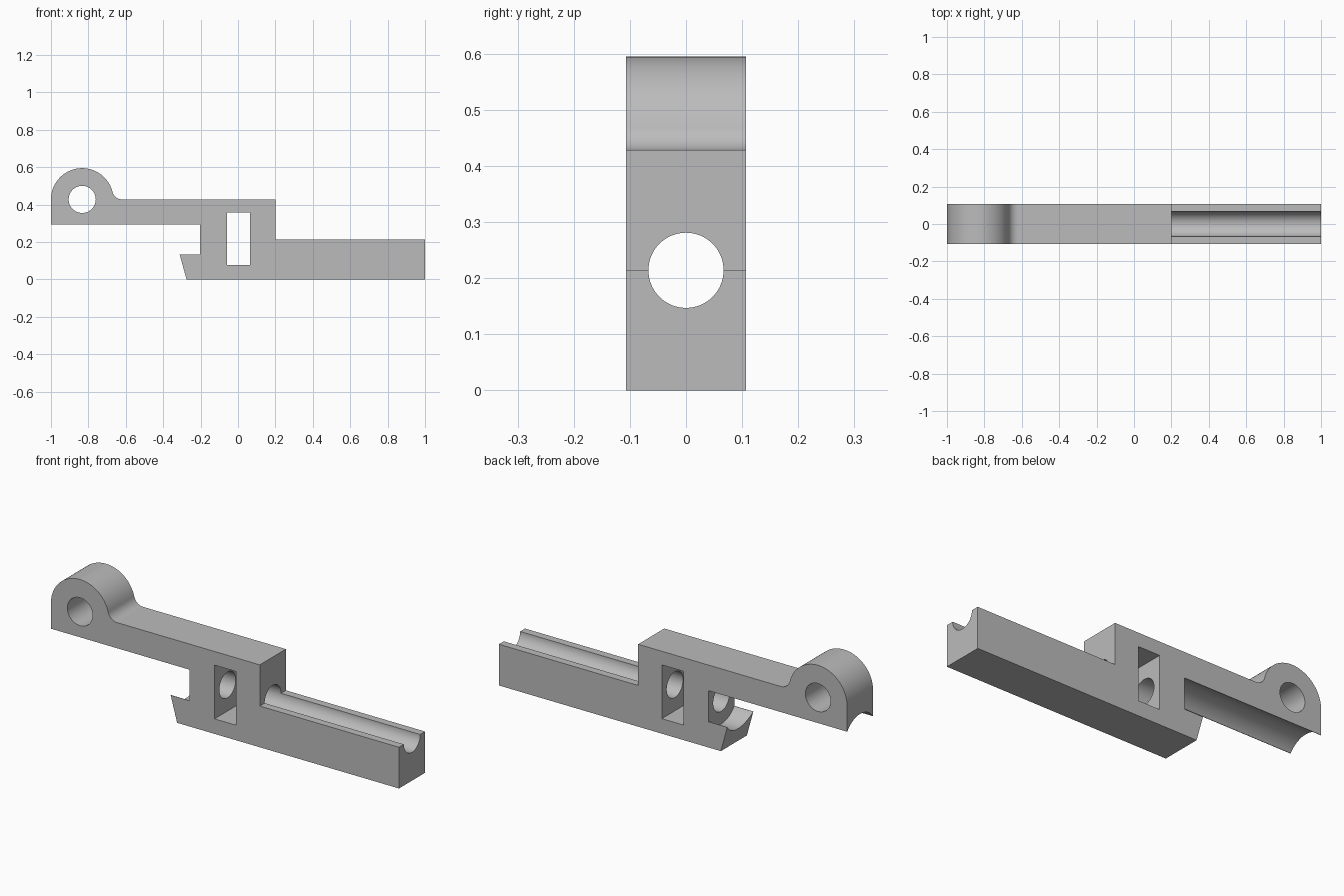
import bpy
import bmesh
import math
from mathutils import Matrix, Vector

cube = bpy.data.objects.get("Cube")
if cube:
    bpy.data.objects.remove(cube, do_unlink=True)

HALF = 0.107            # half of the width in y
BORE_Z = 0.214          # height of the lengthwise bore
EYE = Vector((-0.833, 0.428))
EYE_R, FILLET_R = 0.167, 0.0535

grey = bpy.data.materials.new("plain grey")
grey.use_nodes = True
grey.diffuse_color = (0.5, 0.5, 0.5, 1)
grey.node_tree.nodes["Principled BSDF"].inputs["Base Color"].default_value = (0.5, 0.5, 0.5, 1)


def make_object(name, bm):
    bmesh.ops.recalc_face_normals(bm, faces=bm.faces)
    mesh = bpy.data.meshes.new(name)
    bm.to_mesh(mesh)
    bm.free()
    mesh.materials.append(grey)
    obj = bpy.data.objects.new(name, mesh)
    bpy.context.collection.objects.link(obj)
    return obj


def arc(center, radius, start, end, steps):
    return [center + radius * Vector((math.cos(a), math.sin(a)))
            for a in (start + (end - start) * i / steps for i in range(steps + 1))]


def cylinder(name, axis, center, radius, length):
    bm = bmesh.new()
    turn = Matrix.Rotation(math.pi / 2, 4, "Y" if axis == "X" else "X")
    bmesh.ops.create_cone(bm, cap_ends=True, segments=64, radius1=radius, radius2=radius,
                          depth=length, matrix=Matrix.Translation(center) @ turn)
    return make_object(name, bm)


def box(name, low, high):
    low, high = Vector(low), Vector(high)
    bm = bmesh.new()
    bmesh.ops.create_cube(bm, size=1, matrix=Matrix.Translation((low + high) / 2)
                          @ Matrix.Diagonal((*(high - low), 1)))
    return make_object(name, bm)


# Side profile: hook, base bar, step, arm with rounded eye and fillet
reach = math.sqrt((EYE_R + FILLET_R) ** 2 - FILLET_R ** 2)
fillet_center = EYE + Vector((reach, FILLET_R))
tangent = math.atan2(FILLET_R, reach)
profile = [Vector(p) for p in ((-1, 0.295), (-0.203, 0.295), (-0.203, 0.134), (-0.312, 0.134),
                               (-0.275, 0), (1, 0), (1, BORE_Z), (0.2, BORE_Z), (0.2, 0.428))]
profile += arc(fillet_center, FILLET_R, -math.pi / 2, tangent - math.pi, 14)
profile += arc(EYE, EYE_R, tangent, math.pi, 48)[1:]

bm = bmesh.new()
face = bm.faces.new([bm.verts.new((p.x, -HALF, p.y)) for p in profile])
side = bmesh.ops.extrude_face_region(bm, geom=[face])
bmesh.ops.translate(bm, vec=(0, 2 * HALF, 0),
                    verts=[v for v in side["geom"] if isinstance(v, bmesh.types.BMVert)])
lever = make_object("lever_body", bm)

# Cutters: eye hole, window, long bore and the wider groove under the arm
cutters = [
    cylinder("eye_hole_cutter", "Y", (EYE.x, 0, EYE.y), 0.0725, 1),
    box("window_cutter", (-0.06, -0.5, 0.078), (0.064, 0.5, 0.357)),
    cylinder("bore_cutter", "X", (0.45, 0, BORE_Z), 0.067, 1.4),
    cylinder("arm_groove_cutter", "X", (-0.703, 0, BORE_Z), 0.1325, 1.0),
]
bpy.context.view_layer.objects.active = lever
for cutter in cutters:
    cutter.hide_render = True
    mod = lever.modifiers.new(cutter.name, "BOOLEAN")
    mod.operation = "DIFFERENCE"
    mod.solver = "EXACT"
    mod.object = cutter
    bpy.ops.object.modifier_apply(modifier=mod.name)
    bpy.data.objects.remove(cutter, do_unlink=True)

# Smooth curved walls, crisp edges
bpy.ops.object.select_all(action="DESELECT")
lever.select_set(True)
bpy.ops.object.shade_smooth_by_angle(angle=math.radians(25))
